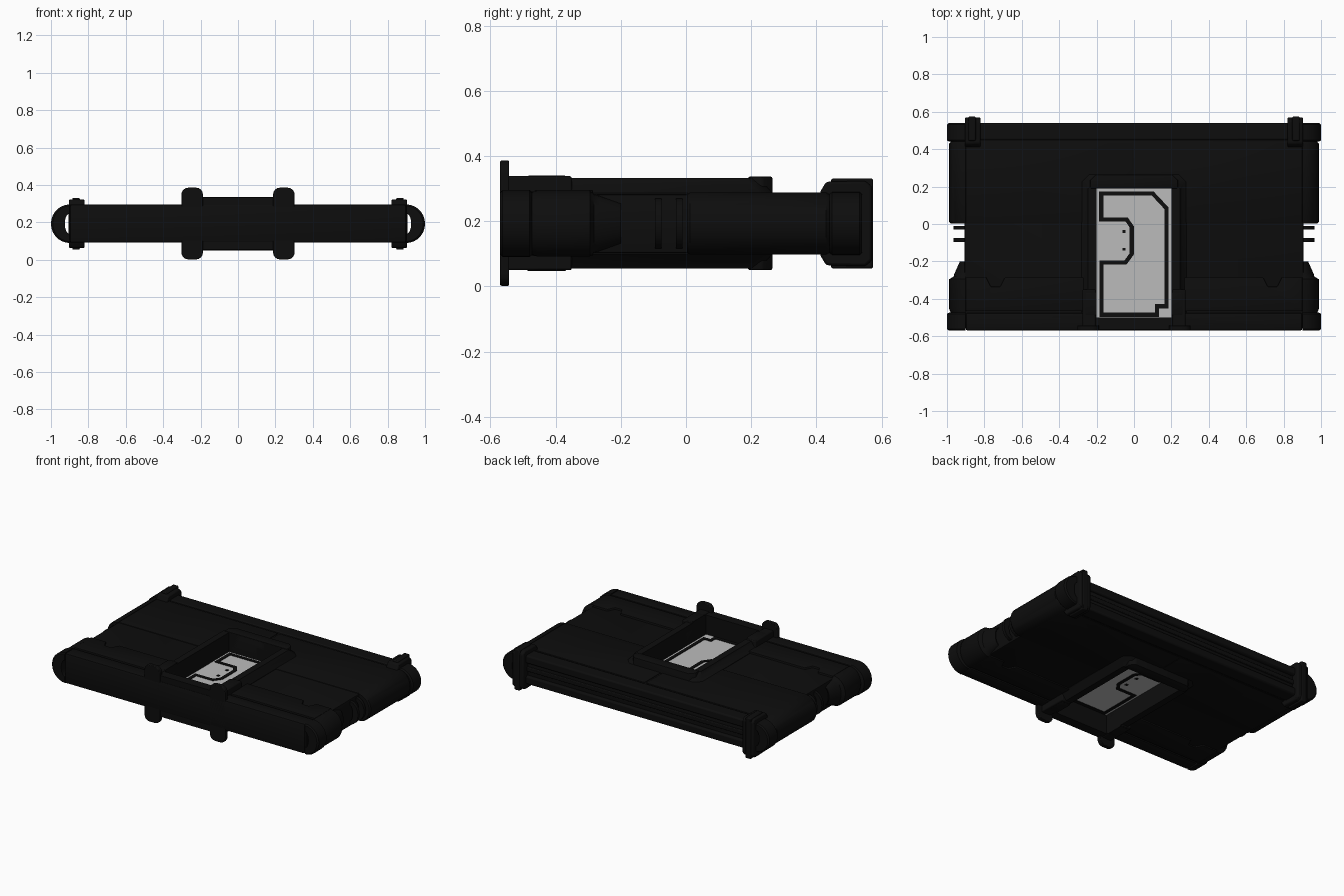
import bpy, bmesh, math
from mathutils import Vector

if "Cube" in bpy.data.objects:
    bpy.data.objects.remove(bpy.data.objects["Cube"])

ZC = 0.193  # height of the symmetry plane


def material(name, v):
    m = bpy.data.materials.new(name)
    m.diffuse_color = (v, v, v, 1)
    m.use_nodes = True
    m.node_tree.nodes["Principled BSDF"].inputs["Base Color"].default_value = m.diffuse_color
    return m


BLACK = material("black_plastic", 0.004)
GREY = material("light_grey_panel", 0.5)


def finish(name, bm, mat, bevel=0.0):
    bmesh.ops.recalc_face_normals(bm, faces=bm.faces)
    me = bpy.data.meshes.new(name)
    bm.to_mesh(me)
    bm.free()
    me.materials.append(mat)
    ob = bpy.data.objects.new(name, me)
    bpy.context.collection.objects.link(ob)
    if bevel:
        b = ob.modifiers.new("bevel", 'BEVEL')
        b.width, b.segments, b.limit_method = bevel, 2, 'ANGLE'
    return ob


def loft(name, sections, mat=BLACK, bevel=0.0, closed=False):
    """Join equal-length point loops; cap the ends unless closed."""
    bm = bmesh.new()
    rows = [[bm.verts.new(p) for p in s] for s in sections]
    pairs = list(zip(rows, rows[1:]))
    if closed:
        pairs.append((rows[-1], rows[0]))
    else:
        bm.faces.new(rows[0])
        bm.faces.new(rows[-1])
    n = len(rows[0])
    for a, b in pairs:
        for i in range(n):
            j = (i + 1) % n
            bm.faces.new((a[i], a[j], b[j], b[i]))
    return finish(name, bm, mat, bevel)


def box(name, x0, x1, y0, y1, z0, z1, mat=BLACK, bevel=0.0):
    q = [(x0, y0), (x1, y0), (x1, y1), (x0, y1)]
    return loft(name, [[(x, y, z) for x, y in q] for z in (z0, z1)], mat, bevel)


def end_loop(name, side, sections):
    """Rounded hollow end; each section is (y, outer x, half height)."""
    out = []
    for y, xo, h in sections:
        arc = [math.pi * (0.5 - i / 14) for i in range(15)]
        pts = [(0.9 + (xo - 0.9) * math.cos(a), y, ZC + h * math.sin(a)) for a in arc]
        pts += [(0.9 + 0.026 * math.cos(a), y, ZC + 0.055 * math.sin(a)) for a in reversed(arc)]
        out.append([(side * x, yy, z) for x, yy, z in pts])
    return loft(name, out)


def outline(w, y0, y1, c):
    """Plan outline with cut rear corners."""
    return [(-w, y0), (w, y0), (w, y1 - c), (w - c, y1), (c - w, y1), (-w, y1 - c)]


def cut(obs, cutter):
    for ob in obs:
        m = ob.modifiers.new("window", 'BOOLEAN')
        m.operation, m.solver, m.object = 'DIFFERENCE', 'EXACT', cutter
    bpy.context.view_layer.update()
    dg = bpy.context.evaluated_depsgraph_get()
    for ob in obs:
        me = bpy.data.meshes.new_from_object(ob.evaluated_get(dg))
        ob.modifiers.clear()
        ob.data = me
    bpy.data.objects.remove(cutter)


# Flat core and the slightly thicker plates on it
core = box("core", -0.905, 0.905, -0.55, 0.52, 0.102, 0.283, bevel=0.008)
rear_l = box("rear_plate_left", -0.9, -0.005, 0.005, 0.437, 0.099, 0.287, bevel=0.004)
rear_r = box("rear_plate_right", 0.005, 0.9, 0.005, 0.437, 0.099, 0.287, bevel=0.004)
front_bar = box("front_bar", -0.9, 0.9, -0.57, -0.475, 0.092, 0.296, bevel=0.012)
parts = [core, rear_l, rear_r, front_bar]

# Front plates with a notched rear edge
for s, tag in ((-1, "left"), (1, "right")):
    plan = [(0.2, -0.465), (0.9, -0.465), (0.9, -0.285), (0.79, -0.285), (0.765, -0.335),
            (0.715, -0.335), (0.69, -0.285), (0.2, -0.285)]
    parts.append(loft("front_plate_" + tag,
                      [[(s * x, y, z) for x, y in plan] for z in (0.093, 0.296)], bevel=0.004))

# Raised bracket around the window, sloped towards its top and bottom
levels = [(0.055, 0.245), (0.075, 0.258), (0.10, 0.28), (0.286, 0.28), (0.311, 0.258), (0.333, 0.245)]
bracket = loft("window_bracket", [[(x, y, z) for x, y in outline(w, -0.565, w - 0.015, 0.04)]
                                  for z, w in levels])
front_collar = box("front_collar", -0.262, 0.262, -0.49, -0.365, 0.047, 0.34, bevel=0.008)
rear_collar = loft("rear_collar", [[(x, y, z) for x, y in outline(0.235, 0.19, 0.265, 0.03)]
                                   for z in (0.05, 0.337)], bevel=0.006)
parts += [bracket, front_collar, rear_collar]

# Window opening through everything
cut(parts, box("window_cutter", -0.2, 0.2, -0.5, 0.19, -0.1, 0.5))

# Front flanges, tall rounded plates with a foot behind
for s, tag in ((-1, "left"), (1, "right")):
    pts = []
    for cx, cz, a0 in ((0.265, 0.348, 0), (0.225, 0.348, 90), (0.225, 0.04, 180), (0.265, 0.04, 270)):
        for k in range(5):
            a = math.radians(a0 + 22.5 * k)
            pts.append((s * (cx + 0.038 * math.cos(a)), cz + 0.038 * math.sin(a)))
    loft("front_flange_" + tag, [[(x, y, z) for x, z in pts] for y in (-0.57, -0.542)], bevel=0.004)
    box("flange_foot_" + tag, *sorted((s * 0.205, s * 0.275)), -0.55, -0.35, 0.05, 0.338, bevel=0.006)

# Rounded ends, side hoops and rear clamps
for s, tag in ((-1, "left"), (1, "right")):
    end_loop("front_bar_end_" + tag, s,
             [(-0.57, 0.99, 0.095), (-0.562, 1.0, 0.103), (-0.48, 1.0, 0.103), (-0.472, 0.985, 0.095)])
    end_loop("front_end_" + tag, s,
             [(-0.472, 0.98, 0.098), (-0.455, 0.988, 0.101), (-0.295, 0.988, 0.101), (-0.282, 0.965, 0.09),
              (-0.265, 0.96, 0.085), (-0.2, 0.931, 0.062)])
    for i, y in enumerate((-0.085, -0.02)):
        end_loop(f"side_hoop_{tag}_{i + 1}", s, [(y - 0.01, 0.965, 0.078), (y + 0.01, 0.965, 0.078)])
    end_loop("rear_end_" + tag, s,
             [(0.003, 0.98, 0.09), (0.012, 0.988, 0.095), (0.43, 0.988, 0.095), (0.44, 0.98, 0.09)])
    end_loop("rear_bar_end_" + tag, s,
             [(0.44, 0.99, 0.09), (0.448, 1.0, 0.097), (0.532, 1.0, 0.097), (0.54, 0.99, 0.09)])
    clamp = [(0.41, 0.098), (0.43, 0.065), (0.55, 0.062), (0.57, 0.08),
             (0.57, 0.306), (0.55, 0.324), (0.43, 0.321), (0.41, 0.288)]
    loft("rear_clamp_" + tag, [[(s * x, y, z) for y, z in clamp] for x in (0.82, 0.904)], bevel=0.008)
    box("clamp_rib_" + tag, *sorted((s * 0.846, s * 0.886)), 0.445, 0.574, 0.055, 0.331, bevel=0.006)

# Rear bar: upper and lower rails with a shallow channel and a middle rib
for tag, z0, z1 in (("lower", 0.096, 0.15), ("upper", 0.236, 0.29)):
    box("rear_rail_" + tag, -0.9, 0.9, 0.447, 0.54, z0, z1, bevel=0.01)
box("rear_rib", -0.9, 0.9, 0.5, 0.53, 0.178, 0.208, bevel=0.005)

# Window panel, with a dark outline and two dots on both faces
box("window_panel", -0.202, 0.202, -0.502, 0.192, 0.183, 0.203, GREY)
path = [Vector(p) for p in (
    (-0.175, 0.163), (0.1, 0.163), (0.173, 0.085), (0.173, -0.44), (0.122, -0.44), (0.122, -0.485),
    (-0.173, -0.485), (-0.173, -0.205), (-0.045, -0.205), (-0.012, -0.16), (-0.012, -0.015),
    (-0.04, 0.025), (-0.175, 0.025))]


def offset(points, d):
    out, n = [], len(points)
    for i, p in enumerate(points):
        a = (p - points[i - 1]).normalized()
        b = (points[(i + 1) % n] - p).normalized()
        na, nb = Vector((-a.y, a.x)), Vector((-b.y, b.x))
        out.append(p + (na + nb) * d / (1 + na.dot(nb)))
    return out


for tag, z0, z1 in (("top", 0.202, 0.207), ("bottom", 0.179, 0.184)):
    inner, outer = offset(path, -0.011), offset(path, 0.011)
    loft("panel_outline_" + tag,
         [[(p.x, p.y, z) for p in ps] for ps, z in
          ((inner, z0), (outer, z0), (outer, z1), (inner, z1))], closed=True)
    for i, y in enumerate((-0.04, -0.135)):
        box(f"panel_dot_{tag}_{i + 1}", -0.062, -0.046, y - 0.008, y + 0.008, z0, z1)

# Smooth shading with sharp edges kept
bpy.ops.object.select_all(action='SELECT')
bpy.context.view_layer.objects.active = bpy.context.selected_objects[0]
bpy.ops.object.shade_smooth_by_angle(angle=math.radians(35))
